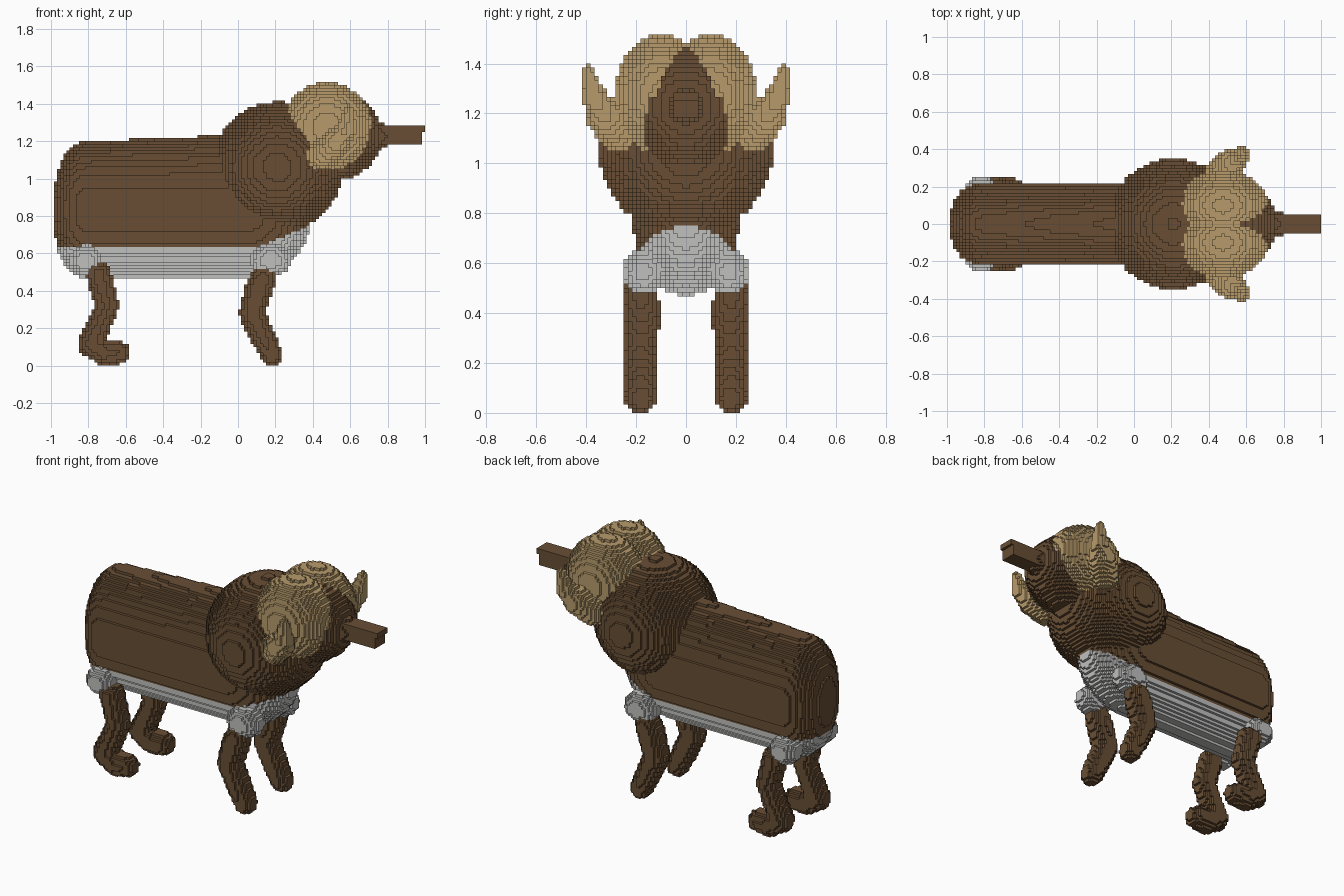
import bpy
import math
from mathutils import Vector

if "Cube" in bpy.data.objects:
    bpy.data.objects.remove(bpy.data.objects["Cube"], do_unlink=True)

V = 1 / 60          # voxel size
cells = {}          # (i, j, k) -> part name


def material(name, rgb):
    m = bpy.data.materials.new(name)
    m.use_nodes = True
    m.diffuse_color = (*rgb, 1)
    bsdf = next(n for n in m.node_tree.nodes if n.type == "BSDF_PRINCIPLED")
    bsdf.inputs["Base Color"].default_value = (*rgb, 1)
    bsdf.inputs["Roughness"].default_value = 0.9
    return m


brown = material("brown fur", (0.138, 0.076, 0.034))
tan = material("tan horn", (0.475, 0.33, 0.148))
grey = material("pale grey belly", (0.53, 0.525, 0.52))


# ---- voxel helpers -------------------------------------------------------
def fill(part, lo, hi, inside):
    """Claim every free cell in the box lo..hi whose centre is inside."""
    r = [range(math.floor(a / V) - 1, math.ceil(b / V) + 1) for a, b in zip(lo, hi)]
    for i in r[0]:
        for j in r[1]:
            for k in r[2]:
                if k < 0 or (i, j, k) in cells:
                    continue
                if inside((i + .5) * V, (j + .5) * V, (k + .5) * V):
                    cells[i, j, k] = part


def ellipsoid(part, c, r):
    fill(part, [a - b for a, b in zip(c, r)], [a + b for a, b in zip(c, r)],
         lambda *p: sum(((q - a) / b) ** 2 for q, a, b in zip(p, c, r)) <= 1)


def limb(part, path):
    """Rounded tube through (x, y, z, radius) points."""
    for a, b in zip(path, path[1:]):
        pa, pb = Vector(a[:3]), Vector(b[:3])
        d = pb - pa
        R = max(a[3], b[3])

        def inside(*p):
            q = Vector(p) - pa
            t = min(1, max(0, q.dot(d) / d.length_squared))
            return (q - d * t).length <= a[3] + (b[3] - a[3]) * t

        fill(part, [min(u, v) - R for u, v in zip(pa, pb)],
             [max(u, v) + R for u, v in zip(pa, pb)], inside)


def box(part, lo, hi):
    fill(part, lo, hi, lambda *p: all(a <= q <= b for a, q, b in zip(lo, p, hi)))


# ---- legs, hips, hair and horns, on both sides ---------------------------
for side, s in (("left", 1), ("right", -1)):
    y = 0.18 * s
    limb(side + "_front_leg", [(.135, y, .47, .068), (.115, y, .42, .075),
                               (.075, y, .28, .07), (.14, y, .14, .066),
                               (.18, y, .058, .06)])
    limb(side + "_back_leg", [(-.745, y, .49, .068), (-.70, y, .32, .064),
                              (-.75, y, .2, .064), (-.79, y, .115, .068),
                              (-.71, y, .066, .068), (-.64, y, .07, .062)])
    ellipsoid(side + "_front_hip", (.175, .17 * s, .565), (.11, .085, .09))
    ellipsoid(side + "_back_hip", (-.815, .17 * s, .56), (.09, .085, .085))
    ellipsoid(side + "_horn_boss", (.475, .1 * s, 1.275), (.24, .185, .24))
    limb(side + "_horn", [(.45, .27 * s, 1.125, .08), (.52, .325 * s, 1.19, .078),
                          (.57, .36 * s, 1.25, .052), (.59, .39 * s, 1.37, .022)])

# ---- head, snout and shoulders -------------------------------------------
ellipsoid("head", (.52, 0, 1.23), (.25, .23, .24))
limb("muzzle", [(.62, 0, 1.23, .14), (.78, 0, 1.23, .06)])
box("snout", (.74, -.05, 1.183), (.984, .05, 1.284))
box("nose_tip", (.98, -.05, 1.25), (1, .05, 1.284))
ellipsoid("shoulders", (.21, 0, 1.06), (.35, .35, .35))


# ---- torso: rounded barrel split into back and belly ---------------------
def in_torso(x, y, z):
    h = .405 + .045 * x if z > .83 else .36
    cross = (y / .217) ** 2 + (abs(z - .83) / h) ** 2.2
    if x < -.8:
        return cross + (abs(x + .8) / .185) ** 2.8 <= 1
    return cross + (max(0, x - .05) / .345) ** 2 <= 1


def seam(x):
    return .63 + .42 * max(0, x - .1)


LO, HI = (-1, -.25, .45), (.42, .25, 1.25)
fill("belly", LO, HI, lambda x, y, z: z < seam(x) and in_torso(x, y, z))
fill("back", LO, HI, in_torso)

# ---- turn the claimed cells into blocky surfaces -------------------------
CORNERS = {
    (1, 0, 0): ((1, 0, 0), (1, 1, 0), (1, 1, 1), (1, 0, 1)),
    (-1, 0, 0): ((0, 0, 0), (0, 0, 1), (0, 1, 1), (0, 1, 0)),
    (0, 1, 0): ((0, 1, 0), (0, 1, 1), (1, 1, 1), (1, 1, 0)),
    (0, -1, 0): ((0, 0, 0), (1, 0, 0), (1, 0, 1), (0, 0, 1)),
    (0, 0, 1): ((0, 0, 1), (1, 0, 1), (1, 1, 1), (0, 1, 1)),
    (0, 0, -1): ((0, 0, 0), (0, 1, 0), (1, 1, 0), (1, 0, 0)),
}
parts = {}
for (i, j, k), part in cells.items():
    verts, faces = parts.setdefault(part, ({}, []))
    for (a, b, c), quad in CORNERS.items():
        if (i + a, j + b, k + c) not in cells:
            faces.append([verts.setdefault((i + u, j + v, k + w), len(verts))
                          for u, v, w in quad])

for part, (verts, faces) in parts.items():
    if not faces:
        continue
    mesh = bpy.data.meshes.new(part)
    mesh.from_pydata([(x * V, y * V, z * V) for x, y, z in verts], [], faces)
    mesh.materials.append(tan if "horn" in part else
                          grey if "hip" in part or part == "belly" else brown)
    bpy.context.collection.objects.link(bpy.data.objects.new(part, mesh))
